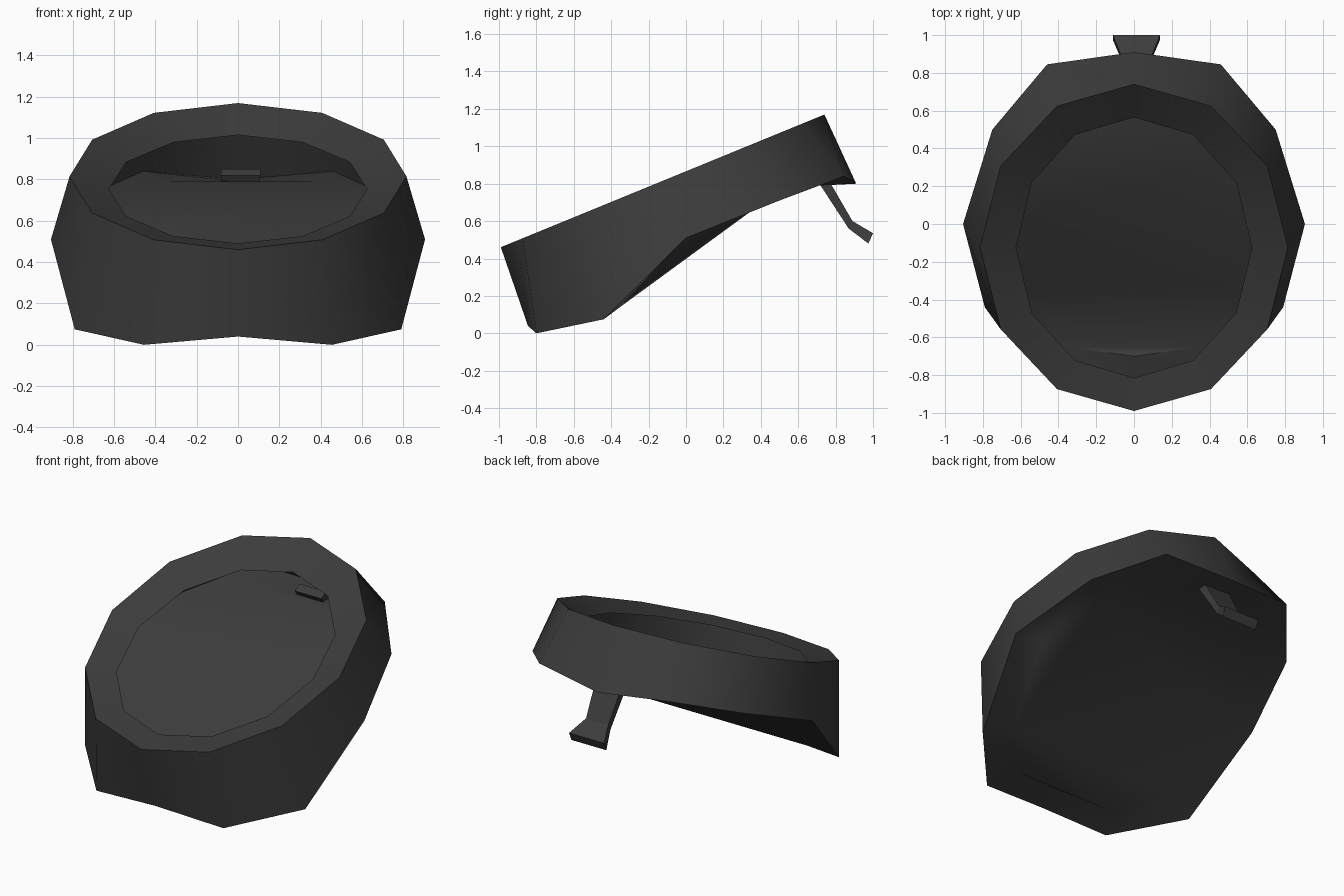
import bpy, bmesh, math

if "Cube" in bpy.data.objects:
    bpy.data.objects.remove(bpy.data.objects["Cube"])

grey = bpy.data.materials.new("dark_grey")
grey.diffuse_color = (0.045, 0.045, 0.045, 1)
grey.use_nodes = True
grey.node_tree.nodes["Principled BSDF"].inputs["Base Color"].default_value = grey.diffuse_color


def make_object(name, bm, smooth):
    bmesh.ops.recalc_face_normals(bm, faces=bm.faces)
    mesh = bpy.data.meshes.new(name)
    bm.to_mesh(mesh)
    bm.free()
    mesh.materials.append(grey)
    obj = bpy.data.objects.new(name, mesh)
    bpy.context.collection.objects.link(obj)
    if smooth:
        bpy.ops.object.select_all(action='DESELECT')
        obj.select_set(True)
        bpy.context.view_layer.objects.active = obj
        bpy.ops.object.shade_smooth_by_angle(angle=math.radians(52))
    return obj


def tilted_ring(rx, ry, z, slope):
    """Twelve points from the back round the right, on a tilted plane."""
    pts = []
    for i in range(12):
        a = i * math.pi / 6
        dy = ry * math.cos(a)
        pts.append((rx * math.sin(a), dy - 0.125, z + slope * dy))
    return pts


def mirrored(half):
    """Seven points, back to front, completed on the left side."""
    return half + [(-x, y, z) for x, y, z in half[-2:0:-1]]


# Hollow shell: bezel, outer wall, bottom lip and floor
outer_bottom = mirrored([(0, .91, .80), (.46, .845, .84), (.75, .50, .71),
                         (.905, 0, .51), (.79, -.44, .075), (.455, -.80, .0),
                         (0, -.845, .04)])
inner_bottom = mirrored([(0, .72, .79), (.37, .67, .79), (.60, .385, .68),
                         (.71, 0, .52), (.62, -.36, .135), (.36, -.65, .065),
                         (0, -.70, .10)])
loops = [tilted_ring(.625, .69, .753, .38), tilted_ring(.815, .865, .815, .41),
         outer_bottom, inner_bottom]
bm = bmesh.new()
rings = [[bm.verts.new(p) for p in loop] for loop in loops]
for a, b in zip(rings, rings[1:]):
    for i in range(12):
        j = (i + 1) % 12
        bm.faces.new((a[i], a[j], b[j], b[i]))
# Floor folds along a diagonal, so it is split unevenly left to right
v = rings[-1]
for idx in ((2, 3, 4), (2, 4, 9), (4, 8, 9), (2, 9, 10),
            (4, 5, 7, 8), (5, 6, 7), (10, 11, 1, 2), (11, 0, 1)):
    bm.faces.new([v[i] for i in idx])
make_object("housing", bm, True)

# Rear clip: bent bar that flares at the tip; (y, z) inner, (y, z) outer, half width
sections = [((.70, .82), (.745, .85), .095),
            ((.87, .56), (.89, .60), .08),
            ((.975, .48), (1.0, .535), .125)]
bm = bmesh.new()
cuts = []
for (y0, z0), (y1, z1), w in sections:
    cuts.append([bm.verts.new((.013 + s * w, y, z)) for s, y, z in
                 ((-1, y0, z0), (1, y0, z0), (1, y1, z1), (-1, y1, z1))])
for a, b in zip(cuts, cuts[1:]):
    for i in range(4):
        j = (i + 1) % 4
        bm.faces.new((a[i], a[j], b[j], b[i]))
bm.faces.new(cuts[0])
bm.faces.new(cuts[-1])
make_object("rear_clip", bm, False)
